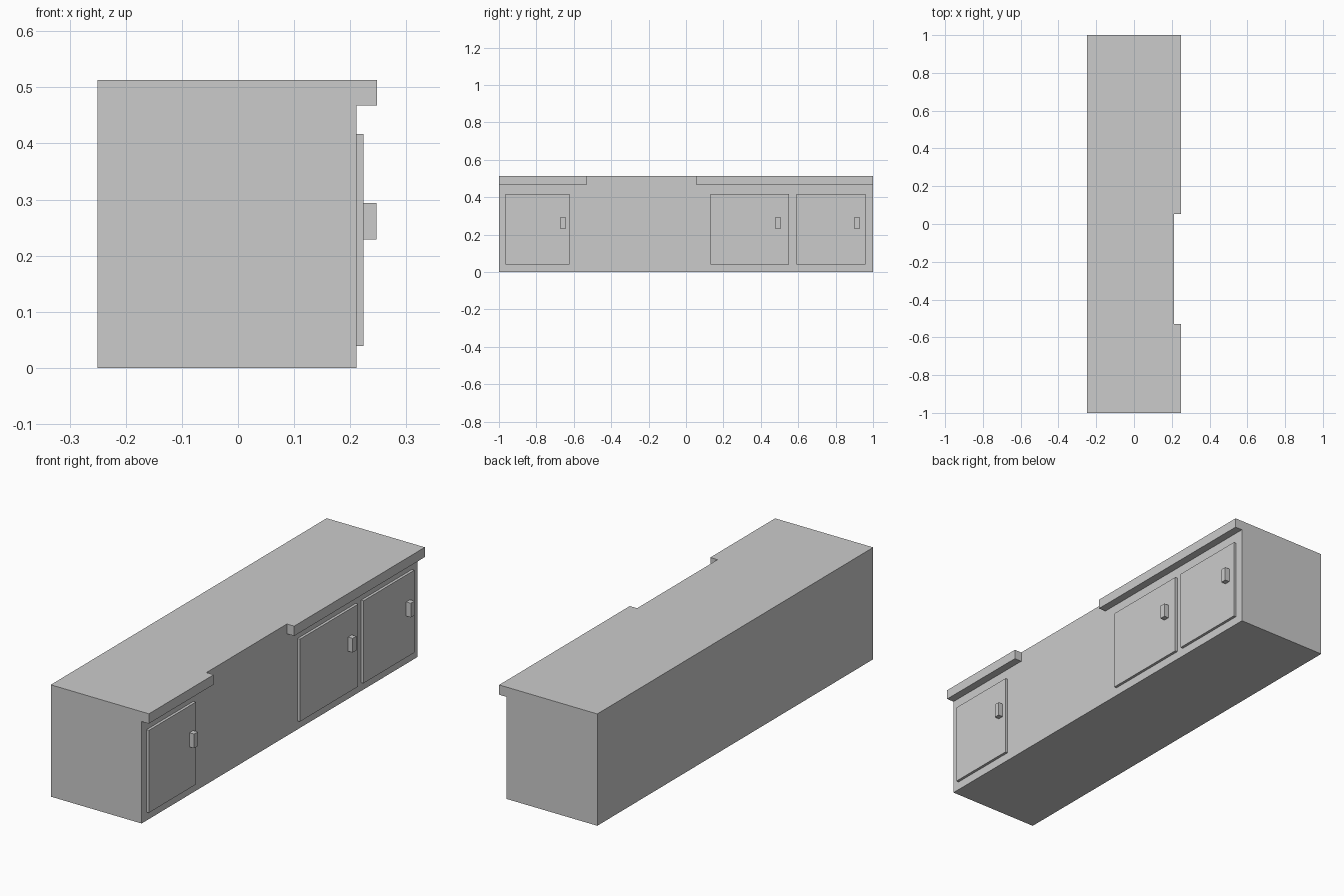
import bpy, bmesh
from mathutils import Vector

if "Cube" in bpy.data.objects:
    bpy.data.objects.remove(bpy.data.objects["Cube"])

BACK, FRONT, LIP_FRONT = -0.25, 0.211, 0.248
HEIGHT, LIP_Z = 0.513, 0.468
LIP_GAP = (-0.53, 0.053)


def box_bmesh(lo, hi):
    lo, hi = Vector(lo), Vector(hi)
    bm = bmesh.new()
    bmesh.ops.create_cube(bm, size=1)
    for v in bm.verts:
        v.co = (lo + hi) / 2 + v.co * (hi - lo)
    return bm


def finish(name, bm):
    bmesh.ops.recalc_face_normals(bm, faces=bm.faces)
    mesh = bpy.data.meshes.new(name)
    bm.to_mesh(mesh)
    bm.free()
    obj = bpy.data.objects.new(name, mesh)
    bpy.context.collection.objects.link(obj)
    return obj


def box(name, x, y, z):
    return finish(name, box_bmesh((x[0], y[0], z[0]), (x[1], y[1], z[1])))


# Cabinet body: cut into bands, then pull the overhanging lips out of the front
bm = box_bmesh((BACK, -1, 0), (FRONT, 1, HEIGHT))
cuts = [((0, 0, LIP_Z), (0, 0, 1))] + [((0, y, 0), (0, 1, 0)) for y in LIP_GAP]
for co, no in cuts:
    bmesh.ops.bisect_plane(bm, geom=bm.verts[:] + bm.edges[:] + bm.faces[:],
                           plane_co=co, plane_no=no)
bm.normal_update()
lips = []
for f in bm.faces:
    c = f.calc_center_median()
    if f.normal.x > 0.9 and c.z > LIP_Z and not LIP_GAP[0] < c.y < LIP_GAP[1]:
        lips.append(f)
for f in bmesh.ops.extrude_discrete_faces(bm, faces=lips)["faces"]:
    for v in f.verts:
        v.co.x = LIP_FRONT
bmesh.ops.dissolve_limit(bm, angle_limit=0.01, verts=bm.verts, edges=bm.edges)
finish("cabinet_body", bm)

# Doors and their handles: door y range, handle y start
doors = {"left": (-0.965, -0.624, -0.671),
         "middle": (0.13, 0.552, 0.478),
         "right": (0.59, 0.959, 0.90)}
for side, (y0, y1, handle_y) in doors.items():
    box(side + "_door", (FRONT, 0.2235), (y0, y1), (0.039, 0.417))
    box(side + "_handle", (0.2235, 0.247), (handle_y, handle_y + 0.027), (0.229, 0.294))
